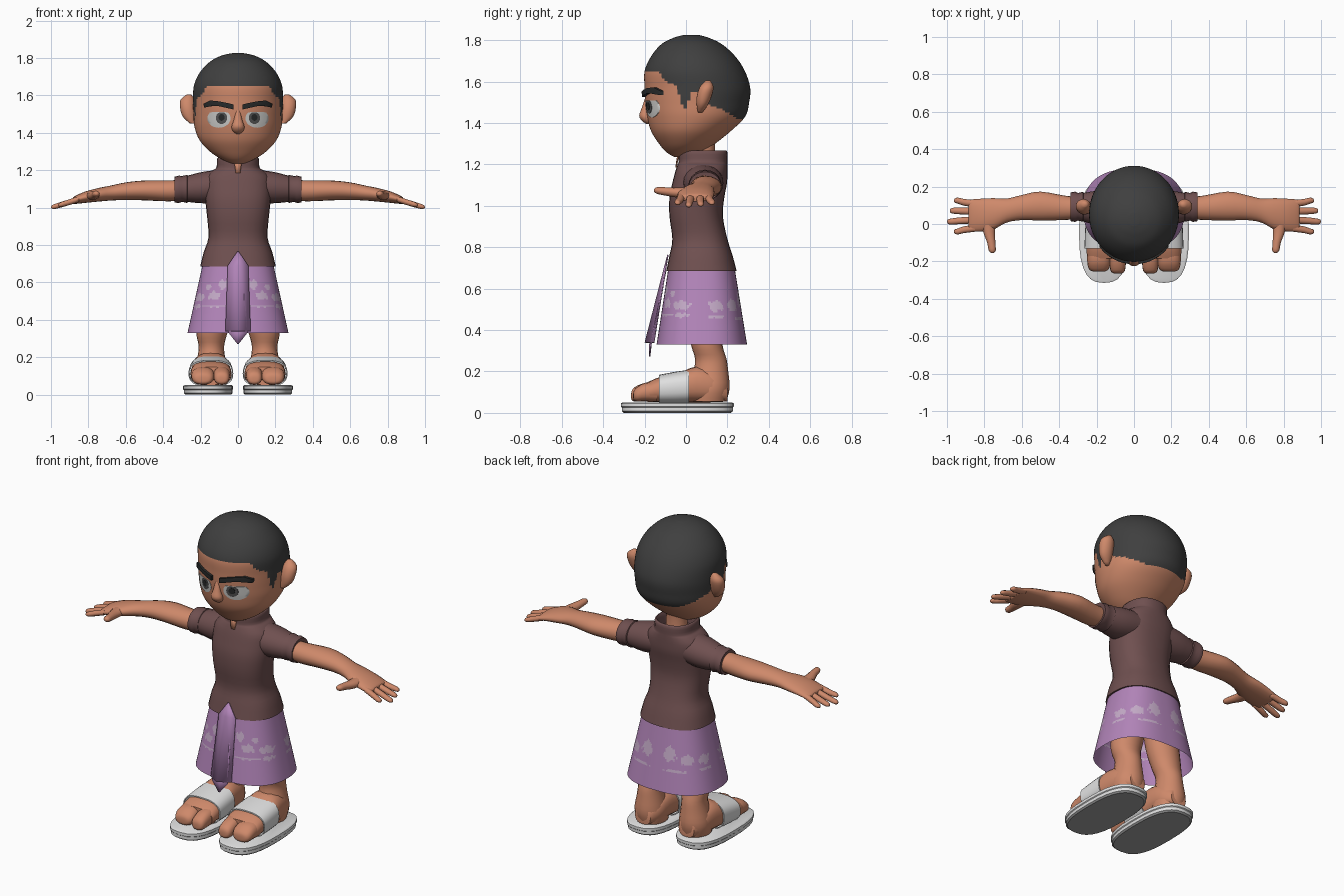
import bpy, bmesh, math
from mathutils import Vector
from mathutils.bvhtree import BVHTree


def material(name, r, g, b):
    m = bpy.data.materials.new(name)
    m.diffuse_color = (r, g, b, 1)
    return m


SKIN = material("skin", .62, .25, .145)
HAIR = material("hair charcoal", .05, .05, .05)
SHIRT = material("shirt brown", .16, .08, .08)
CLOTH = material("cloth lilac", .45, .235, .49)
PALE = material("pattern pale lilac", .56, .41, .58)
WHITE = material("sandal white", .75, .75, .75)
SOLE = material("sole grey", .36, .36, .36)
EYE = material("eye white", .62, .62, .60)
IRIS = material("iris grey", .09, .09, .09)
BLACK = material("brow black", .022, .024, .024)


def make(name, verts, faces, mats, mirror=False, angle=50, solid=0):
    me = bpy.data.meshes.new(name)
    me.from_pydata(verts, [], faces)
    bm = bmesh.new()
    bm.from_mesh(me)
    bmesh.ops.recalc_face_normals(bm, faces=bm.faces)
    bm.to_mesh(me)
    bm.free()
    for m in mats:
        me.materials.append(m)
    for f in me.polygons:
        f.use_smooth = True
    me.set_sharp_from_angle(angle=math.radians(angle))
    ob = bpy.data.objects.new(name, me)
    bpy.context.collection.objects.link(ob)
    if solid:
        ob.modifiers.new("thickness", 'SOLIDIFY').thickness = solid
    if mirror:
        ob.modifiers.new("mirror", 'MIRROR')
    return ob


def smooth_rows(rows, steps):
    """Catmull-Rom interpolation between stations."""
    if steps == 1:
        return rows
    out = []
    for i in range(len(rows) - 1):
        a, b, c, d = (rows[max(0, min(len(rows) - 1, i + k))] for k in (-1, 0, 1, 2))
        for s in range(steps):
            t = s / steps
            out.append([.5 * (2 * q + (r - p) * t + (2 * p - 5 * q + 4 * r - u) * t * t
                              + (3 * q - p - 3 * r + u) * t ** 3)
                        for p, q, r, u in zip(a, b, c, d)])
    return out + [rows[-1]]


def loft(name, axis, rows, mats, n=20, steps=3, p=2, caps=(1, 1), mirror=False, angle=50):
    """Rows: position on axis, two centre coordinates, two radii."""
    verts, faces = [], []
    rows = smooth_rows(rows, steps)
    for t, c1, c2, r1, r2 in rows:
        for k in range(n):
            a = 2 * math.pi * k / n
            u, v = (math.copysign(abs(f(a)) ** (2 / p), f(a)) for f in (math.cos, math.sin))
            u, v = c1 + r1 * u, c2 + r2 * v
            verts.append({'x': (t, u, v), 'y': (u, t, v), 'z': (u, v, t)}[axis])
    for i in range(len(rows) - 1):
        for k in range(n):
            j = (k + 1) % n
            faces.append((i * n + k, i * n + j, (i + 1) * n + j, (i + 1) * n + k))
    if caps[0]:
        faces.append(tuple(range(n))[::-1])
    if caps[1]:
        faces.append(tuple(range(len(verts) - n, len(verts))))
    return make(name, verts, faces, mats, mirror, angle)


def fb(rows):
    """Rows given as z, front y, back y, half width."""
    return [(z, 0, (f + b) / 2, w, (b - f) / 2) for z, f, b, w in rows]


# Head, hair painted above a hairline that depends on depth
head = loft("head", 'z', fb([
    (1.235, -.055, .0, .03), (1.26, -.095, .08, .09), (1.30, -.13, .14, .15),
    (1.36, -.168, .215, .205), (1.43, -.188, .285, .232), (1.50, -.197, .305, .238),
    (1.57, -.2, .31, .24), (1.65, -.2, .285, .236), (1.72, -.17, .24, .206),
    (1.78, -.12, .175, .15), (1.812, -.06, .11, .09), (1.826, -.01, .06, .03)]),
    [SKIN, HAIR], n=96, steps=7)
LINE = [(-.3, 1.655), (-.13, 1.65), (-.10, 1.60), (-.05, 1.585), (-.015, 1.475), (.002, 1.475),
        (.03, 1.55), (.06, 1.55), (.1, 1.49), (.17, 1.47), (.25, 1.42), (.4, 1.40)]


def hairline(y):
    for (y0, z0), (y1, z1) in zip(LINE, LINE[1:]):
        if y <= y1:
            return z0 + (z1 - z0) * (y - y0) / (y1 - y0)


for f in head.data.polygons:
    f.material_index = int(f.center.z > hairline(f.center.y))

# Face details laid on the head surface
bvh = BVHTree.FromPolygons([v.co for v in head.data.vertices],
                           [tuple(f.vertices) for f in head.data.polygons])


def decal(name, pts, off, mat):
    n, k = len(pts), 5
    cx, cz = sum(q[0] for q in pts) / n, sum(q[1] for q in pts) / n
    verts, faces = [], []
    for r, d in [(i / k, off) for i in range(1, k + 1)] + [(1, -.004)]:
        for x, z in pts:
            x, z = cx + (x - cx) * r, cz + (z - cz) * r
            verts.append((x, bvh.ray_cast(Vector((x, -1, z)), Vector((0, 1, 0)))[0].y - d, z))
    for i in range(k):
        faces += [(i * n + j, i * n + (j + 1) % n, (i + 1) * n + (j + 1) % n, (i + 1) * n + j)
                  for j in range(n)]
    faces.append(tuple(range(n)))
    make(name, verts, faces, [mat], mirror=True)


def oval(cx, cz, rx, rz, top):
    return [(cx + rx * math.cos(a), min(top, cz + rz * math.sin(a)))
            for a in (2 * math.pi * i / 28 for i in range(28))]


decal("eye_whites", oval(.102, 1.477, .062, .05, 1.51), .003, EYE)
decal("irises", oval(.088, 1.48, .03, .033, 1.508), .005, IRIS)
decal("pupils", oval(.088, 1.482, .016, .018, 1.506), .007, BLACK)
decal("eyebrows", [(.025, 1.525), (.06, 1.533), (.1, 1.542), (.14, 1.545), (.182, 1.535),
                   (.184, 1.555), (.15, 1.573), (.1, 1.568), (.06, 1.56), (.025, 1.552)],
      .016, BLACK)
loft("nose", 'z', [(1.53, 0, -.185, .01, .01), (1.47, 0, -.195, .022, .02),
                   (1.435, 0, -.196, .034, .03), (1.41, 0, -.19, .028, .022),
                   (1.395, 0, -.18, .01, .01)], [SKIN], angle=80)
loft("ears", 'z', [(1.45, .245, .068, .012, .01), (1.485, .26, .078, .034, .026),
                   (1.53, .268, .088, .041, .036), (1.575, .27, .1, .038, .033),
                   (1.605, .262, .106, .012, .012)], [SKIN], mirror=True, angle=80)
loft("neck", 'z', [(1.14, 0, .085, .075, .07), (1.24, 0, .085, .058, .055),
                   (1.36, 0, .085, .06, .06)], [SKIN])

# Shirt with standing collar, sleeves and rolled cuffs
loft("shirt", 'z', fb([
    (.685, -.095, .245, .202), (.76, -.08, .225, .184), (.84, -.066, .2, .158),
    (.95, -.08, .178, .165), (1.04, -.08, .185, .175), (1.11, -.066, .198, .178),
    (1.165, -.052, .2, .17), (1.20, -.04, .2, .135), (1.215, -.035, .2, .115),
    (1.26, -.035, .2, .112), (1.262, -.02, .185, .098), (1.20, -.01, .17, .09)]),
    [SHIRT], n=28, p=2.4)
loft("sleeves", 'x', [(.06, .08, 1.12, .10, .085), (.18, .085, 1.108, .095, .085),
                      (.28, .09, 1.10, .074, .068)], [SHIRT], mirror=True)
loft("cuffs", 'x', [(.262, .092, 1.1, .062, .06), (.272, .092, 1.1, .08, .075),
                    (.30, .092, 1.1, .074, .069), (.315, .092, 1.098, .081, .073),
                    (.34, .092, 1.096, .077, .069), (.336, .092, 1.096, .058, .05)],
     [SHIRT], steps=1, mirror=True, angle=60)

# Arms, hands, fingers and thumbs
loft("arms", 'x', [(.25, .088, 1.10, .055, .05), (.36, .086, 1.09, .064, .056),
                   (.5, .096, 1.092, .077, .053), (.6, .088, 1.088, .067, .047),
                   (.68, .072, 1.078, .064, .04), (.75, .055, 1.068, .083, .036),
                   (.82, .047, 1.055, .088, .03), (.875, .046, 1.04, .084, .02),
                   (.885, .046, 1.037, .075, .012)], [SKIN], mirror=True, angle=70)
for name, y0, y1, tip in (("index", -.022, -.04, .962), ("middle", .022, .013, .999),
                          ("ring", .068, .071, .985), ("little", .108, .125, .962)):
    dz = -.3 * (tip - .87)
    loft(name + "_fingers", 'x', [
        (.85, y0, 1.046, .019, .016), ((.86 + tip) / 2, (y0 + y1) / 2, 1.04 + dz / 2, .018, .016),
        (tip - .02, y1, 1.045 + dz, .016, .014), (tip - .004, y1, 1.042 + dz, .011, .009),
        (tip, y1, 1.04 + dz, .004, .004)], [SKIN], n=10, mirror=True, angle=80)
loft("thumbs", 'y', [(.03, .775, 1.065, .04, .025), (-.04, .775, 1.064, .032, .024),
                     (-.10, .763, 1.07, .022, .02), (-.14, .758, 1.074, .019, .016),
                     (-.154, .757, 1.075, .008, .007)], [SKIN], n=12, mirror=True, angle=80)

# Wrapped skirt with pale cloud patches
top, low = (.70, -.085, .235, .188), (.33, -.142, .295, .27)
skirt = loft("skirt", 'z', fb([[a + (b - a) * i / 50 for a, b in zip(top, low)]
                               for i in range(51)]),
             [CLOTH, PALE], n=180, steps=1, p=2.5, caps=(0, 0))
PATCHES = [(24, .59, 6, .025), (37, .53, 9, .022), (48, .575, 5, .014), (34, .473, 17, .006),
           (64, .52, 11, .022), (64, .472, 10, .012), (106, .515, 9, .025), (106, .465, 10, .007),
           (132, .52, 9, .028), (158, .545, 11, .04), (150, .455, 16, .007)]
for f in skirt.data.polygons:
    x, y, z = f.center
    t = abs(math.degrees(math.atan2(x, .08 - y)))
    wob = 1 + .35 * math.sin(t * .55 + z * 90) + .2 * math.sin(t * .9 - z * 150)
    f.material_index = int(any(((t - a) / ra) ** 2 + ((z - h) / rh) ** 2 < wob
                               for a, h, ra, rh in PATCHES))


# Folded sheets: rows of z, half width, centre y, edge y
def sheet(name, rows, mat, thick=.006):
    verts, faces = [], []
    for i, (z, w, yc, ye) in enumerate(rows):
        verts += [(-w, ye, z), (0, yc, z), (w, ye, z)]
        if i:
            b = 3 * i
            faces += [(b - 3, b, b + 1, b - 2), (b - 2, b + 1, b + 2, b - 1)]
    make(name, verts, faces, [mat], angle=20, solid=thick)


sheet("sash_front", [(.765, .004, -.09, -.09), (.69, .055, -.11, -.102),
                     (.34, .068, -.2, -.158)], CLOTH)
sheet("sash_tail", [(.69, .03, -.1, -.1), (.33, .05, -.178, -.172),
                    (.272, .004, -.178, -.178)], CLOTH)
sheet("collar_opening", [(1.255, .022, -.041, -.038), (1.185, .012, -.052, -.05)], SKIN)

# Legs, feet and toes
loft("legs", 'z', [(.055, .142, .105, .08, .09), (.12, .145, .115, .088, .096),
                   (.2, .143, .12, .074, .084), (.26, .142, .12, .068, .076),
                   (.33, .14, .1, .083, .076), (.45, .12, .09, .095, .085),
                   (.66, .1, .08, .09, .085)], [SKIN], mirror=True)
FOOT = [(.2, .142, .1, .05, .045), (.14, .142, .125, .085, .073), (.05, .145, .137, .098, .087),
        (-.04, .145, .12, .106, .07), (-.13, .144, .112, .11, .06), (-.185, .144, .1, .106, .048)]
loft("feet", 'y', FOOT, [SKIN], p=2.5, mirror=True)
for name, x, r, tip in (("big_toes", .087, .044, -.265), ("small_toes", .188, .062, -.255)):
    loft(name, 'y', [(-.14, x, .102, r, .05), (-.2, x, .1, r, .045), (tip + .02, x, .09, r * .9, .036),
                     (tip + .004, x, .085, r * .65, .024), (tip, x, .082, r * .3, .01)],
         [SKIN], n=16, p=2.4, mirror=True, angle=80)

# Sandals: wide strap, sole with a grey underside
loft("sandal_straps", 'y', [(.015, .145, .126, .108, .076), (.015, .145, .126, .114, .082),
                            (-.05, .145, .12, .117, .079), (-.13, .145, .113, .12, .071),
                            (-.13, .145, .113, .114, .064)],
     [WHITE], n=28, p=2.6, steps=1, caps=(0, 0), mirror=True)
soles = loft("sandal_soles", 'z', [(.0, .16, -.042, .122, .258), (.008, .16, -.042, .13, .268),
                                   (.026, .16, -.042, .13, .268), (.03, .16, -.042, .134, .273),
                                   (.046, .16, -.042, .134, .273), (.051, .16, -.042, .126, .263)],
             [WHITE, SOLE], n=28, p=2.7, steps=1, mirror=True, angle=30)
for f in soles.data.polygons:
    f.material_index = int(f.center.z < .005)
